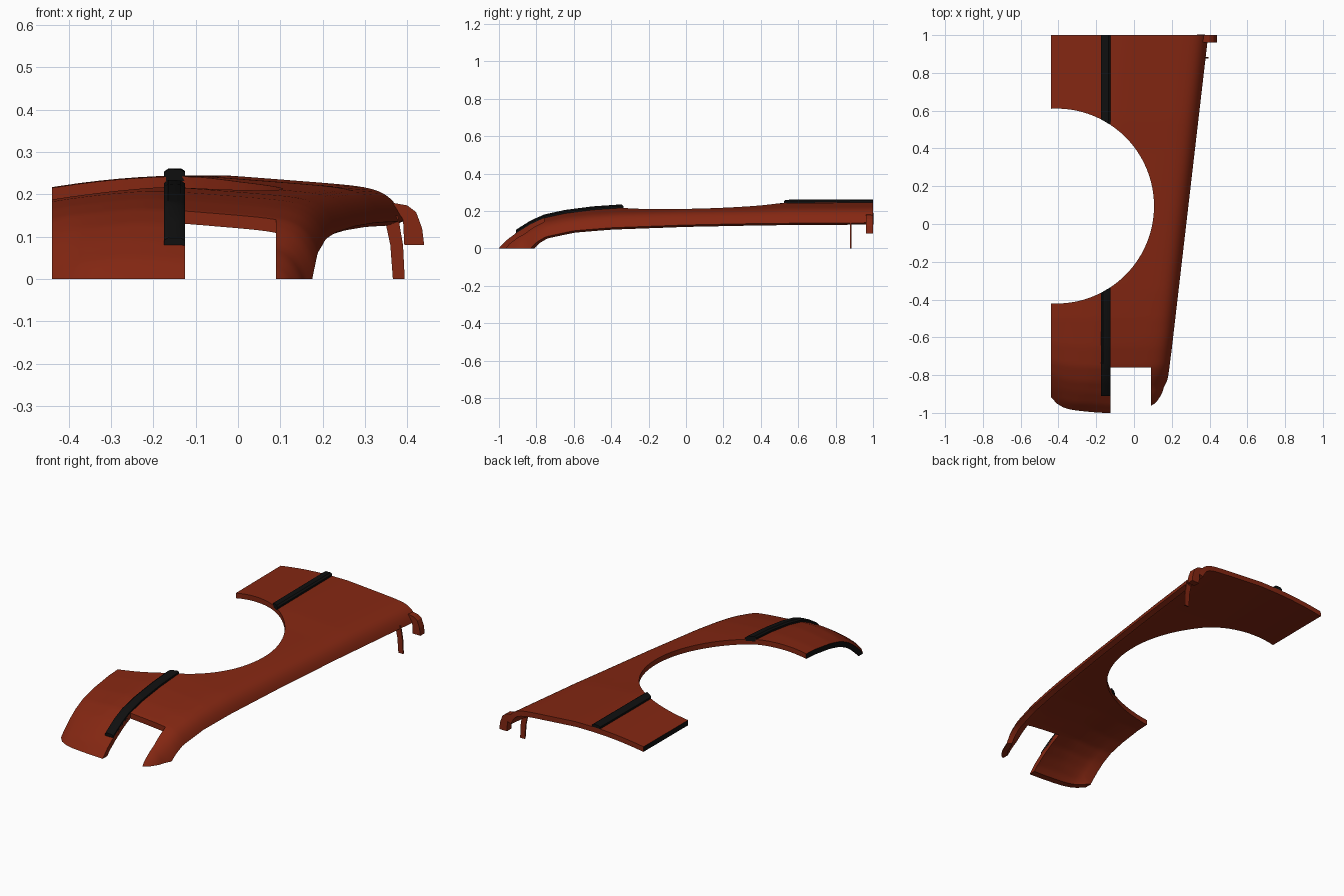
import bpy, bmesh, math

if "Cube" in bpy.data.objects:
    bpy.data.objects.remove(bpy.data.objects["Cube"], do_unlink=True)


def material(name, colour):
    m = bpy.data.materials.new(name)
    m.use_nodes = True
    m.diffuse_color = colour
    m.node_tree.nodes["Principled BSDF"].inputs["Base Color"].default_value = colour
    return m


rust = material("rust red", (0.23, 0.02, 0.006, 1))
black = material("black", (0.005, 0.005, 0.005, 1))

# Panel outline and lengthwise profiles
LEFT, NOTCH_L, NOTCH_R, NOTCH_Y = -0.44, -0.125, 0.09, -0.76
ARCH_X, ARCH_Y, ARCH_R = -0.41, 0.095, 0.516
CROWN = [(-1.05, -0.06), (-1, 0.01), (-0.96, 0.055), (-0.9, 0.1), (-0.84, 0.137),
         (-0.76, 0.17), (-0.65, 0.193), (-0.5, 0.211), (-0.35, 0.22), (0, 0.229),
         (0.4, 0.237), (0.55, 0.243), (1, 0.245)]
LOWER_EDGE = [(-1.05, -0.05), (-0.86, -0.03), (-0.83, 0), (-0.8, 0.032), (-0.75, 0.062),
              (-0.6, 0.094), (-0.4, 0.11), (0, 0.125), (0.4, 0.133), (1, 0.137)]
OUTER_EDGE = [(-1.05, 0.08), (-0.97, 0.105), (-0.95, 0.135), (-0.9, 0.16),
              (-0.8, 0.182), (-0.66, 0.2), (1, 0.393)]


def lookup(table, y):
    for (a, u), (b, v) in zip(table, table[1:]):
        if y <= b:
            return u + (v - u) * (y - a) / (b - a)
    return table[-1][1]


def height(x, y):
    """Height of the panel skin: a crown that rolls over at the outer edge."""
    d = max(0, lookup(OUTER_EDGE, y) - x)
    roll = 0.7 * (1 - math.exp(-d / 0.03)) + 0.3 * min(1, d / 0.42)
    # the nose sweeps back towards the inner corner
    t = max(0, min(1, (NOTCH_L - x) / 0.315))
    fade = max(0, min(1, (-0.5 - y) / 0.4))
    crown = lookup(CROWN, y - (0.02 * t + 0.05 * t ** 9) * fade)
    edge = lookup(LOWER_EDGE, y)
    return edge + (crown - edge) * roll - 0.028 * (max(0, -0.1 - x) / 0.34) ** 2


def make(name, verts, faces, mats):
    me = bpy.data.meshes.new(name)
    me.from_pydata(verts, [], faces)
    bm = bmesh.new()
    bm.from_mesh(me)
    bmesh.ops.recalc_face_normals(bm, faces=bm.faces)
    bm.to_mesh(me)
    bm.free()
    for m in mats:
        me.materials.append(m)
    ob = bpy.data.objects.new(name, me)
    bpy.context.collection.objects.link(ob)
    return ob


def grid(rows, cols):
    return [(r * cols + c, r * cols + c + 1, (r + 1) * cols + c + 1, (r + 1) * cols + c)
            for r in range(rows - 1) for c in range(cols - 1)]


def select(ob):
    bpy.ops.object.select_all(action='DESELECT')
    ob.select_set(True)
    bpy.context.view_layer.objects.active = ob


def smooth(ob):
    select(ob)
    bpy.ops.object.shade_smooth_by_angle(angle=math.radians(35))


def prism(name, outline, axis, lo, hi, mats=()):
    """Extrude a closed outline along y or z."""
    n = len(outline)
    place = (lambda p, h: (p[0], h, p[1])) if axis == 'y' else (lambda p, h: (p[0], p[1], h))
    verts = [place(p, h) for h in (lo, hi) for p in outline]
    faces = [tuple(range(n)), tuple(range(n, 2 * n))]
    faces += [(i, (i + 1) % n, n + (i + 1) % n, n + i) for i in range(n)]
    return make(name, verts, faces, mats)


def rect(x0, x1, y0, y1):
    return [(x0, y0), (x1, y0), (x1, y1), (x0, y1)]


# Fender skin: columns crowd towards the rolled outer edge
ROWS, COLS = 110, 34
verts = []
for r in range(ROWS):
    y = -1.05 + 2.05 * (r / (ROWS - 1)) ** 1.25
    right = lookup(OUTER_EDGE, y)
    for c in range(COLS):
        x = right - (right - LEFT + 0.04) * (c / (COLS - 1)) ** 2
        verts.append((x, y, height(x, y)))
fender = make("fender_panel", verts, grid(ROWS, COLS), [rust, black])
if fender.data.polygons[ROWS * COLS // 2].normal.z < 0:
    fender.data.flip_normals()
shell = fender.modifiers.new("shell", 'SOLIDIFY')
shell.thickness = 0.028
shell.offset = -1

# Cutters: wheel arch, headlight notch, inner side, floor
circle = [(ARCH_X + ARCH_R * math.cos(a), ARCH_Y + ARCH_R * math.sin(a))
          for a in (math.tau * i / 96 for i in range(96))]
cutters = [
    prism("arch_cutter", circle, 'z', -0.5, 0.5),
    prism("notch_cutter", rect(NOTCH_L, NOTCH_R, -1.3, NOTCH_Y), 'z', -0.5, 0.5),
    prism("side_cutter", rect(-0.9, LEFT, -1.3, 1.3), 'z', -0.5, 0.5),
    prism("floor_cutter", rect(-0.9, 0.9, -1.3, 1.3), 'z', -0.6, 0),
]
select(fender)
bpy.ops.object.modifier_apply(modifier="shell")
for cutter in cutters:
    mod = fender.modifiers.new(cutter.name, 'BOOLEAN')
    mod.operation = 'DIFFERENCE'
    mod.solver = 'EXACT'
    mod.object = cutter
    bpy.ops.object.modifier_apply(modifier=mod.name)
for cutter in cutters:
    bpy.data.objects.remove(cutter, do_unlink=True)

# The straight inner edge is black
for p in fender.data.polygons:
    p.material_index = int(p.center.x < LEFT + 0.005 and p.normal.x < -0.9)
smooth(fender)


# Raised black stripes following the skin on either side of the arch
def stripe(name, far_y, side):
    section = [(-0.175, -0.01), (-0.175, 0.01), (-0.165, 0.017), (-0.135, 0.017),
               (NOTCH_L, 0.01), (NOTCH_L, -0.01), (-0.175, -0.01)]
    rows, n = 30, len(section)
    pts = []
    for i in range(rows):
        for x, up in section:
            near = ARCH_Y + side * math.sqrt(ARCH_R ** 2 - (x - ARCH_X) ** 2)
            y = near + (far_y - near) * i / (rows - 1)
            pts.append((x, y, height(x, y) + up))
    caps = [tuple(range(n - 1)), tuple(range((rows - 1) * n, rows * n - 1))]
    ob = make(name, pts, grid(rows, n) + caps, [black])
    bm = bmesh.new()
    bm.from_mesh(ob.data)
    bmesh.ops.remove_doubles(bm, verts=bm.verts, dist=1e-5)
    bmesh.ops.recalc_face_normals(bm, faces=bm.faces)
    bm.to_mesh(ob.data)
    bm.free()
    smooth(ob)


stripe("front_stripe", -0.91, -1)
stripe("rear_stripe", 1.0, 1)

# Rear mounting tab and the curled corner bracket
prism("mounting_tab", [(0.366, 0), (0.394, 0), (0.39, 0.08), (0.378, 0.15), (0.345, 0.15),
                       (0.36, 0.08)], 'y', 0.876, 0.884, [rust])
prism("corner_bracket", [(0.365, 0.18), (0.4, 0.174), (0.421, 0.158), (0.435, 0.12),
                         (0.44, 0.08), (0.393, 0.08), (0.39, 0.14)], 'y', 0.962, 1, [rust])
